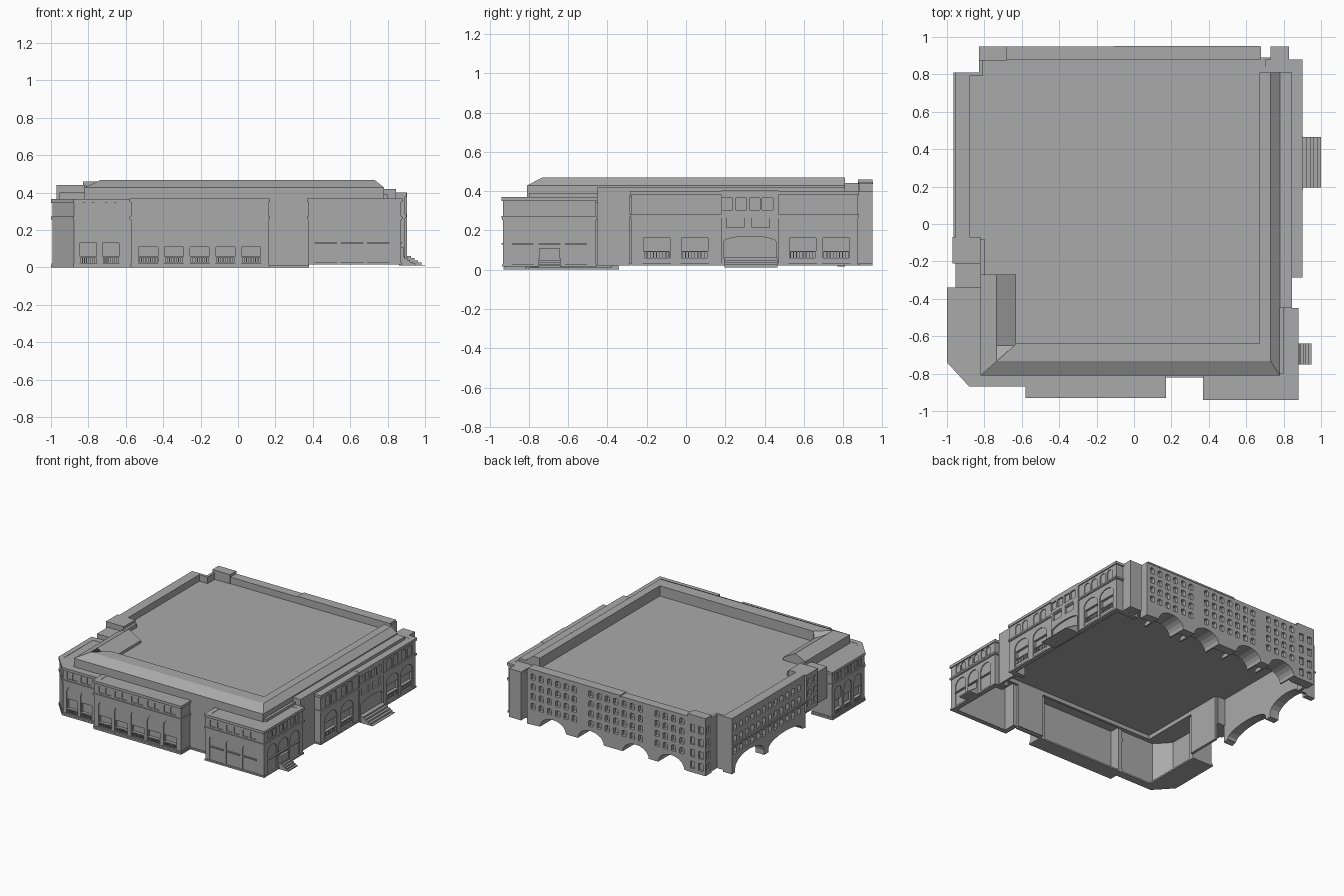
import bpy, bmesh, math
from mathutils import Vector

cube = bpy.data.objects.get("Cube")
if cube:
    bpy.data.objects.remove(cube, do_unlink=True)

stone = bpy.data.materials.new("grey stone")
stone.use_nodes = True
stone.diffuse_color = (0.4, 0.4, 0.4, 1)
stone.node_tree.nodes["Principled BSDF"].inputs["Base Color"].default_value = (0.4, 0.4, 0.4, 1)


def finish(name, bm):
    bmesh.ops.recalc_face_normals(bm, faces=bm.faces)
    mesh = bpy.data.meshes.new(name)
    bm.to_mesh(mesh)
    bm.free()
    mesh.materials.append(stone)
    obj = bpy.data.objects.new(name, mesh)
    bpy.context.collection.objects.link(obj)
    return obj


def skin(bm, rings):
    # closed solid through a row of equal cross-sections
    rows = [[bm.verts.new(p) for p in ring] for ring in rings]
    for a, b in zip(rows, rows[1:]):
        for i in range(len(a)):
            j = (i + 1) % len(a)
            bm.faces.new((a[i], a[j], b[j], b[i]))
    bm.faces.new(rows[0])
    bm.faces.new(rows[-1])


def place(axis, d, u, v):
    return {"x": (d, u, v), "y": (u, d, v), "z": (u, v, d)}[axis]


def prisms(name, parts):
    # each part: outline, extrusion axis, start, end
    bm = bmesh.new()
    for pts, axis, a, b in parts:
        skin(bm, [[place(axis, d, u, v) for u, v in pts] for d in (a, b)])
    return finish(name, bm)


def rect(u0, u1, v0, v1):
    return [(u0, v0), (u1, v0), (u1, v1), (u0, v1)]


def box(x0, x1, y0, y1, z0, z1):
    return rect(x0, x1, y0, y1), "z", z0, z1


def arc(u0, u1, z, rise, n=10):
    mid, half = (u0 + u1) / 2, (u1 - u0) / 2
    return [(mid + half * math.cos(math.pi * i / n), z + rise * math.sin(math.pi * i / n))
            for i in range(n + 1)]


def arch(u0, u1, z0, z1, rise):
    return [(u0, z0), (u1, z0)] + arc(u0, u1, z1 - rise, rise)


def sweep(name, path, profile):
    # mitred run of a profile (outward offset, height) along a plan path
    pts = [Vector(p) for p in path]
    normals = []
    for a, b in zip(pts, pts[1:]):
        d = (b - a).normalized()
        normals.append(Vector((d.y, -d.x)))
    rings = []
    for i, p in enumerate(pts):
        m, n = normals[max(i - 1, 0)], normals[min(i, len(normals) - 1)]
        miter = (m + n) / (1 + m.dot(n))
        rings.append([(*(p + miter * o), z) for o, z in profile])
    bm = bmesh.new()
    skin(bm, rings)
    return finish(name, bm)


def strip(inner, outer, z0, z1):
    return [(outer, z0), (outer, z1), (inner, z1), (inner, z0)]


def cut(obj, parts):
    cutter = prisms("cutter", parts)
    cutter.hide_render = True
    mod = obj.modifiers.new("openings", "BOOLEAN")
    mod.operation, mod.solver, mod.object = "DIFFERENCE", "EXACT", cutter
    deps = bpy.context.evaluated_depsgraph_get()
    mesh = bpy.data.meshes.new_from_object(obj.evaluated_get(deps))
    obj.modifiers.clear()
    obj.data = mesh
    bpy.data.objects.remove(cutter, do_unlink=True)


SETBACK = 0.008


def wing(name, path, close, z0, z1, belt=0.26):
    # hollow storeyed block: set-back walls, belt, cornice, roof
    wall = sweep(name + "_wall", path, strip(-0.04, -SETBACK, z0, z1))
    sweep(name + "_belt", path, strip(-0.02, -0.003, belt - 0.006, belt))
    sweep(name + "_belt_cap", path, strip(-0.02, 0, belt, belt + 0.012))
    sweep(name + "_cornice", path, strip(-0.02, 0, z1 - 0.012, z1))
    sweep(name + "_plinth", path, strip(-0.02, -0.003, z0, z0 + 0.012))
    prisms(name + "_roof", [(path + close, "z", z1 - 0.02, z1 - 0.002)])
    return wall


def facade(name, wall, axis, edge, out, bays, width, window=None, top=0.345):
    # shallow arched bays, small paired arches above, balustraded windows or sill bars
    face = edge - out * SETBACK
    front, shallow, deep = (face + out * d for d in (0.01, -0.006, -0.024))
    h = width / 2
    recesses, trim = [], []
    for c in bays:
        recesses.append((arch(c - h, c + h, 0.015, 0.23, 0.05), axis, front, shallow))
        for s in (-1, 1):
            m = c + s * h * 0.52
            recesses.append((arch(m - h * 0.4, m + h * 0.4, 0.285, top, 0.02), axis,
                             front, shallow))
    cut(wall, recesses)
    if not window:
        trim = [(rect(c - h, c + h, 0.128, 0.136), axis, deep, face + out * 0.006) for c in bays]
    else:
        z0, z1 = window
        rail = z0 + 0.3 * (z1 - z0)
        cut(wall, [(rect(c - h * 0.93, c + h * 0.93, z0, z1), axis, front, deep) for c in bays])
        for c in bays:
            trim.append((rect(c - h, c + h, rail, rail + 0.005), axis, deep, face))
            for i in range(9):
                u = c + h * 0.88 * (i / 4 - 1)
                trim.append((rect(u - 0.002, u + 0.002, z0, rail), axis, deep, face))
    prisms(name + "_window_trim", trim)


# Front wings
front_path = [(-0.58, -0.81), (-0.58, -0.93), (0.17, -0.93), (0.17, -0.81)]
front = wing("front_wing", front_path, [], 0.01, 0.37)
facade("front_wing", front, "y", -0.93, -1, [-0.48 + 0.1375 * i for i in range(5)], 0.11,
       (0.03, 0.11))

corner_path = [(-0.82, -0.34), (-1, -0.34), (-1, -0.74), (-0.88, -0.87), (-0.57, -0.87)]
corner = wing("corner_wing", corner_path, [(-0.57, -0.81), (-0.82, -0.81)], 0.01, 0.365)
facade("corner_front", corner, "y", -0.87, -1, [-0.8, -0.68], 0.095, (0.02, 0.13))
facade("corner_side", corner, "x", -1, -1, [-0.66, -0.54, -0.42], 0.09, (0.02, 0.13))

right_path = [(0.37, -0.81), (0.37, -0.94), (0.88, -0.94), (0.88, -0.45), (0.78, -0.45)]
right = wing("entry_wing", right_path, [(0.78, -0.81)], 0.015, 0.37)
facade("entry_wing_front", right, "y", -0.94, -1, [0.47, 0.61, 0.75], 0.12)
facade("entry_wing_side", right, "x", 0.88, 1, [-0.83, -0.695, -0.56], 0.11)

side_path = [(0.78, -0.285), (0.9, -0.285), (0.9, 0.88), (0.7, 0.88)]
side = wing("side_wing", side_path, [(0.7, 0.81), (0.78, 0.81)], 0.02, 0.4, 0.27)
facade("side_wing", side, "x", 0.9, 1, [-0.15, 0.045, 0.595, 0.765], 0.145, (0.06, 0.16), 0.365)

# Main entrance bay with door arch and windows
bay = prisms("entrance_bay", [box(0.86, 0.903, 0.18, 0.47, 0.02, 0.402)])
holes = [arch(0.19, 0.46, 0.06, 0.17, 0.03)]
holes += [rect(c - 0.045, c + 0.045, 0.215, 0.28) for c in (0.25, 0.38)]
holes += [rect(c - 0.027, c + 0.027, 0.305, 0.365) for c in (0.21, 0.28, 0.35, 0.415)]
cut(bay, [(h, "x", 0.93, 0.88) for h in holes])
prisms("main_steps", [box(0.88, 0.925 + 0.019 * i, 0.195, 0.465, 0.01, 0.062 - 0.012 * i)
                      for i in range(5)])
prisms("side_steps", [box(0.86, 0.89 + 0.015 * i, -0.75, -0.64, 0.01, 0.06 - 0.01 * i)
                      for i in range(5)])
prisms("side_door", [box(0.86, 0.885, -0.745, -0.645, 0.06, 0.11)])

# Ground slab under the front
prisms("ground_slab", [
    box(-0.57, 0.17, -0.93, -0.81, 0, 0.012),
    box(0.17, 0.38, -0.82, -0.8, 0, 0.012),
    (corner_path + [(-0.57, -0.81), (-0.82, -0.81)], "z", 0, 0.012)])

# Core walls and roof deck
sweep("upper_wall", [(-0.82, -0.08), (-0.82, -0.81), (0.78, -0.81), (0.78, -0.45)],
      strip(-0.02, 0, 0.34, 0.42))
sweep("recess_wall", [(0.78, -0.45), (0.845, -0.45), (0.845, -0.285)],
      strip(-0.02, 0, 0.02, 0.42))
prisms("gap_wall", [box(0.16, 0.38, -0.81, -0.79, 0.01, 0.4)])
prisms("left_core_wall", [box(-0.82, -0.8, -0.34, -0.08, 0.03, 0.42)])
prisms("roof_deck", [box(-0.89, 0.8, -0.08, 0.81, 0.37, 0.39),
                     box(-0.82, 0.8, -0.8, -0.08, 0.37, 0.39),
                     box(-0.83, 0.8, 0.81, 0.89, 0.37, 0.39)])
prisms("side_gutter", [box(0.67, 0.845, -0.45, 0.81, 0.38, 0.42)])

# Sloped parapet: flat-topped on two sides, gabled on the short return
bm = bmesh.new()
rings = []
for x, y, dx, dy, inner in ((-0.82, -0.27, 0.19, 0, 0.41), (-0.82, -0.65, 0.19, 0, 0.41),
                            (-0.82, -0.81, 0.19, 0.17, 0.468),
                            (0.78, -0.81, -0.11, 0.17, 0.468), (0.78, 0.81, -0.11, 0, 0.468)):
    rings.append([(x + dx * t, y + dy * t, z) for t, z in
                  ((0, 0.39), (0, 0.428), (0.45, 0.468), (1, inner), (1, 0.39))])
skin(bm, rings)
finish("sloped_parapet", bm)

# Rear wall over vaulted openings
vaults = [0.46, 0.14, -0.24, -0.54]
outline = [(-0.68, 0.44), (-0.68, 0.02)]
for c in reversed(vaults):
    outline += reversed(arc(c - 0.11, c + 0.11, 0.025, 0.08))
outline += [(0.68, 0.02), (0.68, 0.44)]
rear = prisms("rear_wall", [(outline, "y", 0.88, 0.95)])
holes = []
for i in range(19):
    u = -0.63 + 0.07 * i
    if i not in (4, 12):
        holes += [(arch(u - 0.018, u + 0.018, z, z + 0.046, 0.01), "y", 0.96, 0.925)
                  for z in (0.14, 0.215, 0.29, 0.365)]
cut(rear, holes)
prisms("rear_coping", [box(-0.11, 0.67, 0.877, 0.953, 0.435, 0.447)])
prisms("rear_vaults", [(arc(c - 0.12, c + 0.12, 0.025, 0.09) +
                        list(reversed(arc(c - 0.11, c + 0.11, 0.025, 0.08))), "y", 0.8, 0.881)
                       for c in vaults])

# Corner tower with stacked windows
tower = prisms("rear_tower", [box(-0.83, -0.68, 0.875, 0.95, 0.02, 0.46)])
levels = [0.05, 0.14, 0.235, 0.33]
cut(tower, [(rect(0.895, 0.935, z, z + 0.055), "x", a, b) for z in levels
            for a, b in ((-0.84, -0.815), (-0.695, -0.67))] +
    [(rect(u - 0.018, u + 0.018, z, z + 0.055), "y", 0.96, 0.935)
     for z in levels for u in (-0.79, -0.72)])
prisms("rear_stair_block", [box(0.73, 0.83, 0.87, 0.95, 0.03, 0.4)])

# Left wall standing on piers over wide arches
outline = [(-0.08, 0.44), (-0.08, 0.03)]
outline += reversed(arc(-0.04, 0.37, 0.04, 0.06))
outline += [(0.37, 0.015), (0.42, 0.015)]
outline += reversed(arc(0.42, 0.77, 0.05, 0.08))
outline += [(0.77, 0.015), (0.81, 0.015), (0.81, 0.44)]
left = prisms("left_wall", [(outline, "x", -0.955, -0.88)])
cut(left, [(arch(u - 0.018, u + 0.018, z, z + 0.048, 0.01), "x", -0.97, -0.93)
           for u in [0.07 * i for i in range(12)] for z in (0.16, 0.25, 0.34)])
sweep("left_belt", [(-0.955, 0.81), (-0.955, -0.08)], strip(-0.01, 0.01, 0.225, 0.235))
prisms("left_return", [box(-0.9, -0.82, 0.79, 0.81, 0.03, 0.44),
                       box(-0.83, -0.81, 0.79, 0.88, 0.03, 0.44)])

# Left stair tower and link
stair = prisms("left_stair_tower", [box(-0.97, -0.82, -0.21, -0.07, 0.16, 0.44)])
cut(stair, [(rect(u - 0.02, u + 0.02, z, z + 0.05), "x", -0.98, -0.955)
            for u in (-0.175, -0.105) for z in (0.19, 0.27, 0.35)])
prisms("left_link", [box(-0.955, -0.82, -0.34, -0.21, 0.16, 0.4)])
